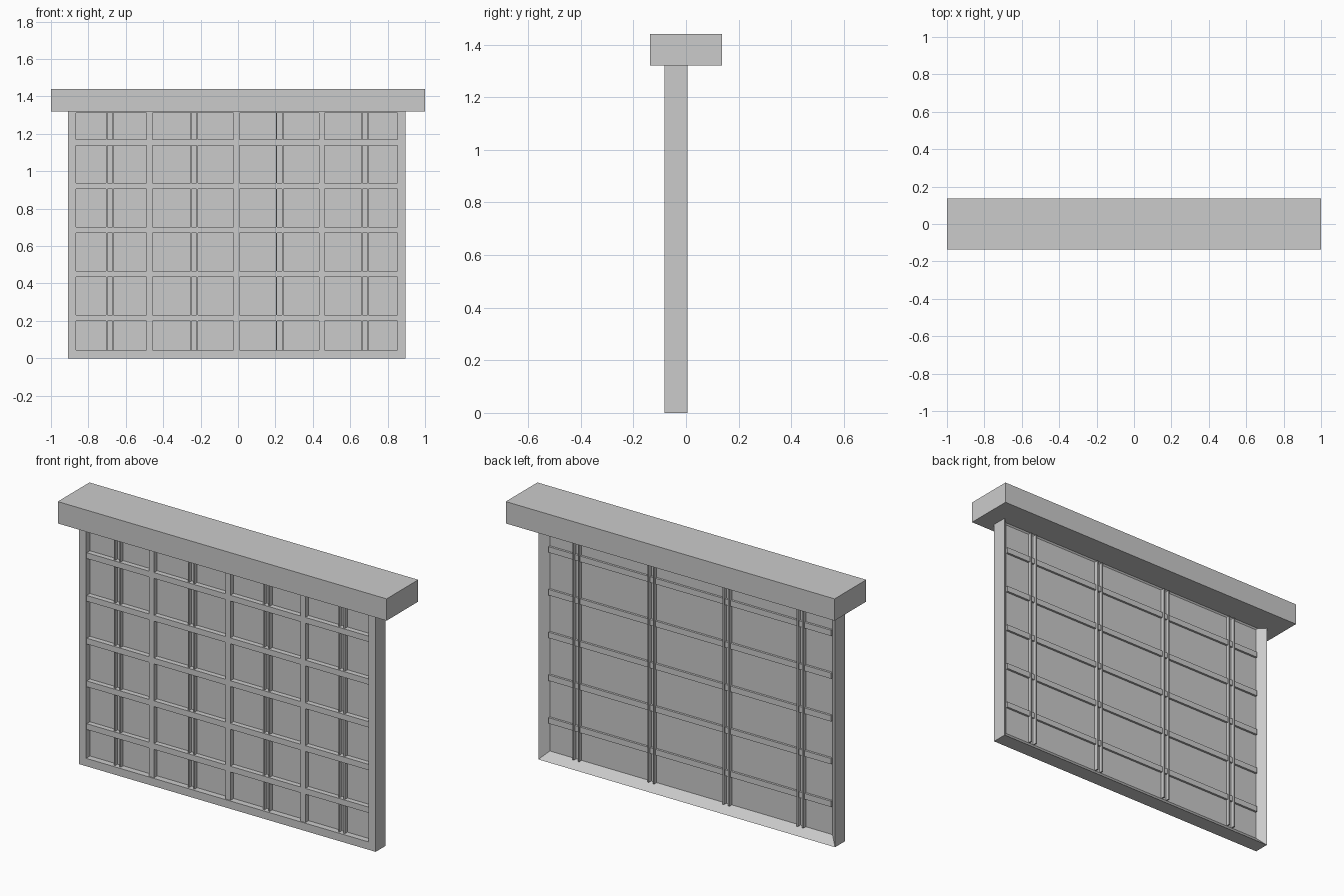
import bpy, bmesh

if "Cube" in bpy.data.objects:
    bpy.data.objects.remove(bpy.data.objects["Cube"])


def mesh_object(name, bm):
    bmesh.ops.recalc_face_normals(bm, faces=bm.faces)
    me = bpy.data.meshes.new(name)
    bm.to_mesh(me)
    bm.free()
    ob = bpy.data.objects.new(name, me)
    bpy.context.collection.objects.link(ob)
    return ob


def box(name, x0, x1, y0, y1, z0, z1):
    bm = bmesh.new()
    bmesh.ops.create_cube(bm, size=1)
    for v in bm.verts:
        v.co = (x0 + (v.co.x + .5) * (x1 - x0),
                y0 + (v.co.y + .5) * (y1 - y0),
                z0 + (v.co.z + .5) * (z1 - z0))
    return mesh_object(name, bm)


# Overall opening of the frame
X0, X1, Z0, Z1 = -0.91, 0.895, 0.0, 1.355
W = 0.043
IX0, IX1, IZ0, IZ1 = X0 + W, X1 - W, Z0 + W, Z1 - W

# Header beam
box("header_beam", -1, 1, -0.1375, 0.1375, 1.32, 1.44)

# Mitred frame, square at the front and sloping outward at the back
profile = [(0, -0.082), (W, -0.082), (W, -0.034), (0, 0.005)]  # inset, y
bm = bmesh.new()
rings = []
for cx, cz, sx, sz in ((X0, Z0, 1, 1), (X1, Z0, -1, 1),
                       (X1, Z1, -1, -1), (X0, Z1, 1, -1)):
    rings.append([bm.verts.new((cx + sx * d, y, cz + sz * d))
                  for d, y in profile])
for i in range(4):
    a, b = rings[i], rings[(i + 1) % 4]
    for j in range(4):
        k = (j + 1) % 4
        bm.faces.new((a[j], b[j], b[k], a[k]))
mesh_object("frame", bm)

# Infill panels meeting behind the front bars
bars = [-0.473, -0.008, 0.448]
edges = [IX0] + bars + [IX1]
for i in range(4):
    box(f"panel_{i}", edges[i], edges[i + 1], -0.048, -0.034, IZ0, IZ1)

# Front vertical bars
for i, x in enumerate(bars):
    box(f"front_bar_{i}", x - 0.015, x + 0.015, -0.076, -0.045, IZ0, IZ1)

# Horizontal bars through the panels
for i in range(5):
    z = 0.215 + i * 0.235
    box(f"cross_bar_{i}", IX0, IX1, -0.076, -0.022, z - 0.016, z + 0.016)

# Paired thin strips between the front bars
for i, x in enumerate((-0.685, -0.235, 0.222, 0.679)):
    for side in (-1, 1):
        c = x + side * 0.0165
        box(f"thin_strip_{i}_{'left' if side < 0 else 'right'}",
            c - 0.0035, c + 0.0035, -0.07, -0.012, IZ0, IZ1)
